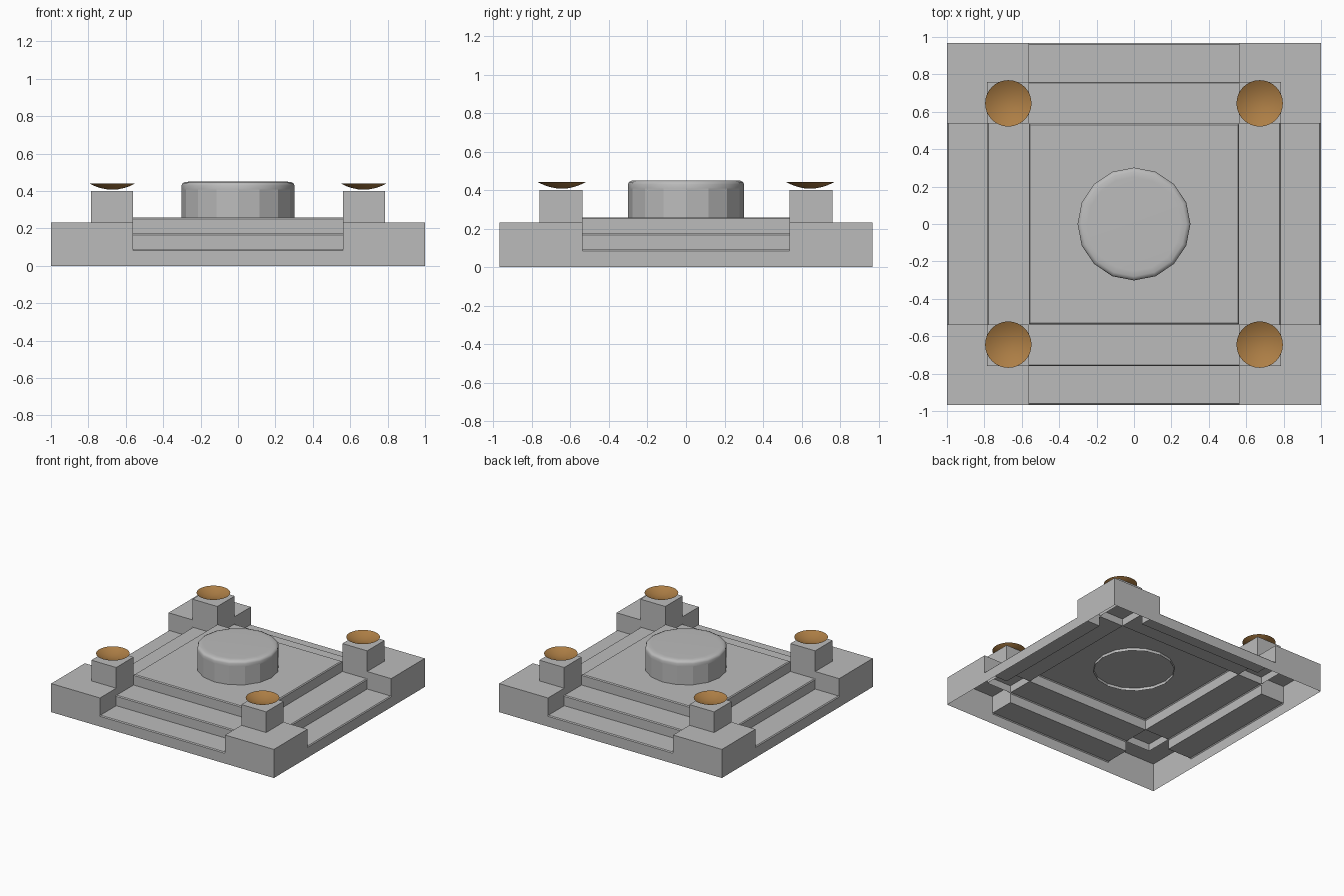
import bpy, bmesh, math

if "Cube" in bpy.data.objects:
    bpy.data.objects.remove(bpy.data.objects["Cube"])


def material(name, rgb):
    m = bpy.data.materials.new(name)
    m.diffuse_color = (*rgb, 1)
    m.use_nodes = True
    m.node_tree.nodes["Principled BSDF"].inputs["Base Color"].default_value = m.diffuse_color
    return m


STONE = material("grey stone", (0.5, 0.5, 0.5))
BRONZE = material("bronze", (0.42, 0.21, 0.06))

X0, X1, X2 = 0.562, 0.785, 1.0      # platform, tower and outer edges
Y0, Y1, Y2 = 0.537, 0.76, 0.968
LOW, MID, TOP, BLOCK, TOWER = 0.09, 0.173, 0.258, 0.232, 0.40
B = 0.007                           # small chamfer on step edges


def finish(name, bm, mat):
    me = bpy.data.meshes.new(name)
    bm.to_mesh(me)
    bm.free()
    me.materials.append(mat)
    ob = bpy.data.objects.new(name, me)
    bpy.context.collection.objects.link(ob)
    return ob


def quad(bm, pts, outward):
    f = bm.faces.new([bm.verts.new(p) for p in pts])
    f.normal_update()
    if f.normal.dot(outward) < 0:
        f.normal_flip()


def lathe(name, profile, n, mat, at=(0, 0), smooth_from=0, up=False):
    """Revolve (radius, z) points; the last point is on the axis."""
    bm = bmesh.new()
    rings = []
    for r, z in profile[:-1]:
        rings.append([bm.verts.new((at[0] + r * math.cos(2 * math.pi * i / n),
                                    at[1] + r * math.sin(2 * math.pi * i / n), z))
                      for i in range(n)])
    tip = bm.verts.new((at[0], at[1], profile[-1][1]))
    for k in range(len(rings)):
        for i in range(n):
            j = (i + 1) % n
            a = rings[k]
            if k + 1 < len(rings):
                b = rings[k + 1]
                f = bm.faces.new((a[i], a[j], b[j], b[i]))
            else:
                f = bm.faces.new((a[i], a[j], tip))
            f.smooth = k >= smooth_from
            f.normal_update()
    return finish(name, bm, mat)


# Stepped sides and central platform (open underneath)
bm = bmesh.new()


def stairs(half, edges, place):
    o, m, i = edges
    prof = [(o, 0), (o, LOW - B), (o - B, LOW), (m, LOW), (m, MID - B),
            (m - B, MID), (i, MID), (i, TOP - B), (i - B, TOP)]
    for (d0, z0), (d1, z1) in zip(prof, prof[1:]):
        out = place(0, 1, 0)
        quad(bm, [place(-half, d0, z0), place(half, d0, z0),
                  place(half, d1, z1), place(-half, d1, z1)],
             (out[0], out[1], 1))


for s in (-1, 1):
    stairs(X0, (Y2, Y1, Y0), lambda t, d, z: (t, s * d, z))
    stairs(Y0, (X2, X1, X0), lambda t, d, z: (s * d, t, z))
a, b = X0 - B, Y0 - B
quad(bm, [(-a, -b, TOP), (a, -b, TOP), (a, b, TOP), (-a, b, TOP)], (0, 0, 1))
finish("stepped_platform", bm, STONE)


def wall_box(bm, sx, sy, x, y, z0, z1, sides):
    """Open-bottomed box: top plus the listed upright sides."""
    (xa, xb), (ya, yb) = x, y
    quad(bm, [(sx * xa, sy * ya, z1), (sx * xb, sy * ya, z1),
              (sx * xb, sy * yb, z1), (sx * xa, sy * yb, z1)], (0, 0, 1))
    for side in sides:
        if side[0] == 'x':
            v, d = (xb, 1) if side[1] == '+' else (xa, -1)
            quad(bm, [(sx * v, sy * ya, z0), (sx * v, sy * yb, z0),
                      (sx * v, sy * yb, z1), (sx * v, sy * ya, z1)], (sx * d, 0, 0))
        else:
            v, d = (yb, 1) if side[1] == '+' else (ya, -1)
            quad(bm, [(sx * xa, sy * v, z0), (sx * xb, sy * v, z0),
                      (sx * xb, sy * v, z1), (sx * xa, sy * v, z1)], (0, sy * d, 0))


for sx in (-1, 1):
    for sy in (-1, 1):
        # Corner block: tall outer walls, inner walls only above the steps
        bm = bmesh.new()
        wall_box(bm, sx, sy, (X0, X2), (Y0, Y2), 0, BLOCK, ('x+', 'y+'))
        for lo, hi, z in ((Y0, Y1, MID), (Y1, Y2, LOW)):
            quad(bm, [(sx * X0, sy * lo, z), (sx * X0, sy * hi, z),
                      (sx * X0, sy * hi, BLOCK), (sx * X0, sy * lo, BLOCK)], (-sx, 0, 0))
        for lo, hi, z in ((X0, X1, MID), (X1, X2, LOW)):
            quad(bm, [(sx * lo, sy * Y0, z), (sx * hi, sy * Y0, z),
                      (sx * hi, sy * Y0, BLOCK), (sx * lo, sy * Y0, BLOCK)], (0, -sy, 0))
        finish("corner_block", bm, STONE)

        # Pedestal on the inner part of the block
        bm = bmesh.new()
        wall_box(bm, sx, sy, (X0, X1), (Y0, Y1), MID, TOWER, ('x+', 'x-', 'y+', 'y-'))
        finish("pedestal", bm, STONE)

        # Shallow bronze bowl
        R, D, N = 0.124, 0.034, 6
        prof = [(R * math.sin(t * math.pi / 2 / N) if t else 0,
                 0.441 - D * (1 - math.sin(t * math.pi / 2 / N) ** 2))
                for t in range(N, -1, -1)]
        bowl = lathe("bowl", prof, 32, BRONZE, (sx * 0.672, sy * 0.645))
        bowl.data.flip_normals()

# Central drum with faceted wall and soft rounded top
lathe("central_drum", [(0.302, 0.235), (0.302, 0.408), (0.302, 0.43),
                       (0.296, 0.442), (0.28, 0.449), (0.25, 0.45), (0, 0.45)],
      16, STONE, smooth_from=1)
